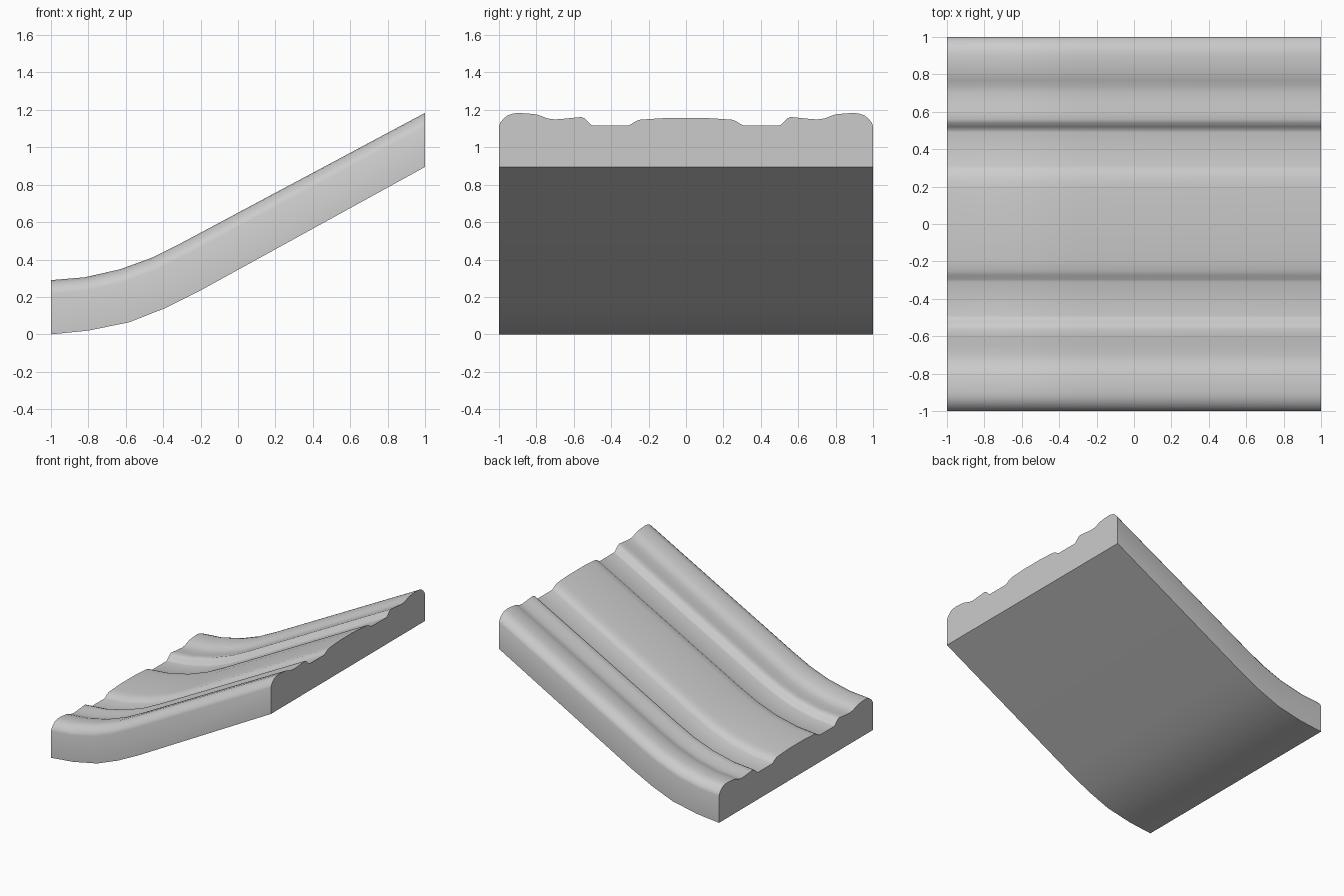
import bpy, bmesh

if "Cube" in bpy.data.objects:
    bpy.data.objects.remove(bpy.data.objects["Cube"])

# Half cross-section of the moulded top: (y, drop below the highest ridge), edge to centre
HALF = [(1, .072), (.993, .052), (.978, .033), (.955, .014), (.93, .005), (.9, 0), (.85, .003),
        (.8, .008), (.77, .018), (.74, .03), (.7, .035), (.65, .031), (.6, .026), (.56, .022),
        (.54, .03), (.52, .05), (.505, .065), (.49, .068), (.31, .068), (.295, .062),
        (.275, .048), (.25, .037), (.2, .033), (.1, .027)]
top = [(-y, d) for y, d in HALF] + [(y, d) for y, d in reversed(HALF)]

# Sweep stations: bottom (x, z) and ridge (x, z)
STATIONS = [((-1, 0), (-1, .29)), ((-.8, .02), (-.82, .305)), ((-.58, .065), (-.63, .348)),
            ((-.39, .14), (-.46, .41)), ((-.2, .235), (-.3, .49)), ((1, .895), (1, 1.184))]

bm = bmesh.new()
rings = []
for (bx, bz), (tx, tz) in STATIONS:
    ring = [bm.verts.new((bx, -1, bz))]
    for y, d in top:
        k = 1 - d / .289
        ring.append(bm.verts.new((bx + (tx - bx) * k, y, bz + (tz - bz) * k)))
    ring.append(bm.verts.new((bx, 1, bz)))
    rings.append(ring)

# Skin between stations and cap both ends
n = len(rings[0])
for a, b in zip(rings, rings[1:]):
    for i in range(n):
        j = (i + 1) % n
        bm.faces.new((a[i], a[j], b[j], b[i]))
bm.faces.new(rings[0])
bm.faces.new(rings[-1])
bmesh.ops.recalc_face_normals(bm, faces=bm.faces)

mesh = bpy.data.meshes.new("curved_moulding")
bm.to_mesh(mesh)
bm.free()
moulding = bpy.data.objects.new("curved_moulding", mesh)
bpy.context.collection.objects.link(moulding)

# Single plain grey
grey = bpy.data.materials.new("light grey")
grey.diffuse_color = (.6, .6, .6, 1)
grey.use_nodes = True
grey.node_tree.nodes["Principled BSDF"].inputs["Base Color"].default_value = grey.diffuse_color
mesh.materials.append(grey)

# Smooth sweep with crisp ends and base
bpy.context.view_layer.objects.active = moulding
moulding.select_set(True)
bpy.ops.object.shade_smooth_by_angle(angle=0.7)
